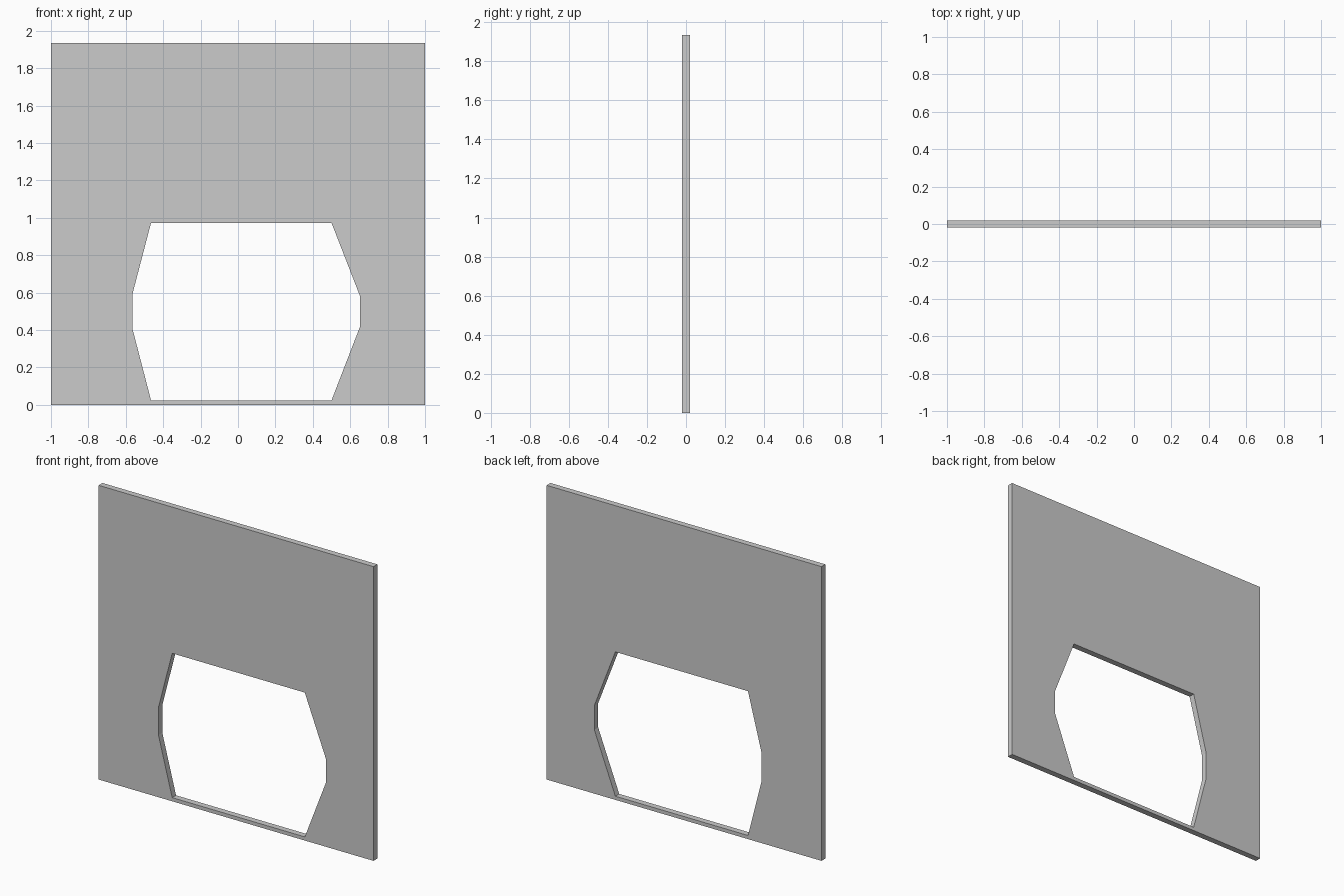
import bpy, bmesh

if "Cube" in bpy.data.objects:
    bpy.data.objects.remove(bpy.data.objects["Cube"])

T = 0.04  # panel thickness

# Outlines in the front (x, z) plane
outer = [(-1, 0), (1, 0), (1, 1.935), (-1, 1.935)]
opening = [(-0.465, 0.024), (0.5, 0.024), (0.653, 0.42), (0.653, 0.58),
           (0.5, 0.973), (-0.465, 0.973), (-0.565, 0.59), (-0.565, 0.41)]

bm = bmesh.new()


def add_loop(points):
    verts = [bm.verts.new((x, -T / 2, z)) for x, z in points]
    return [bm.edges.new((v, verts[(i + 1) % len(verts)])) for i, v in enumerate(verts)]


# Fill between the wall outline and the opening, then give it thickness
edges = add_loop(outer) + add_loop(opening)
bmesh.ops.triangle_fill(bm, edges=edges, use_beauty=True, normal=(0, -1, 0))
result = bmesh.ops.extrude_face_region(bm, geom=bm.faces[:], use_keep_orig=True)
back = [g for g in result["geom"] if isinstance(g, bmesh.types.BMVert)]
bmesh.ops.translate(bm, verts=back, vec=(0, T, 0))
bmesh.ops.recalc_face_normals(bm, faces=bm.faces[:])

# Wall panel with the octagonal opening
mesh = bpy.data.meshes.new("wall_panel")
bm.to_mesh(mesh)
bm.free()
panel = bpy.data.objects.new("wall_panel", mesh)
bpy.context.collection.objects.link(panel)
